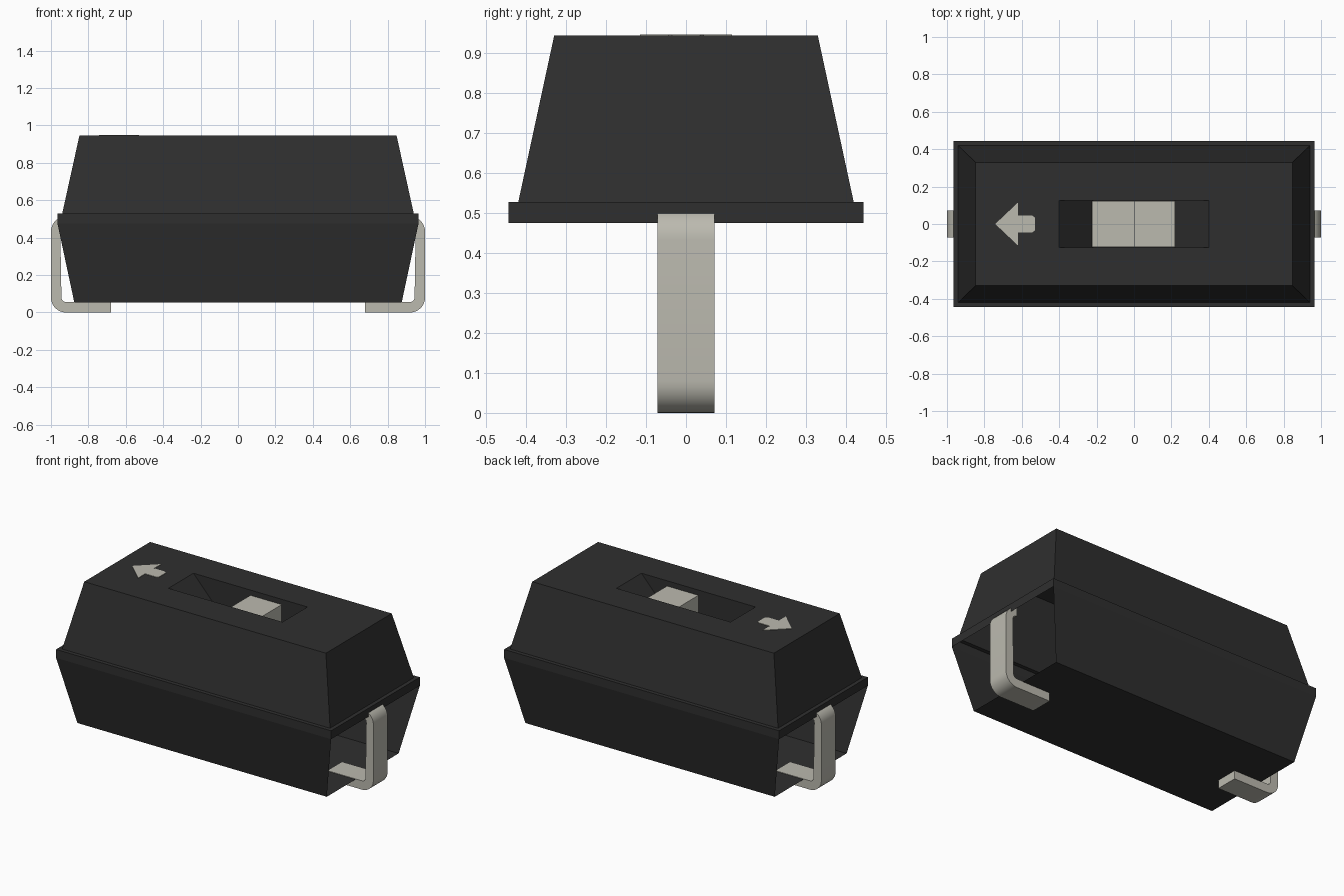
import bpy
import bmesh
import math

if "Cube" in bpy.data.objects:
    bpy.data.objects.remove(bpy.data.objects["Cube"], do_unlink=True)


def make_material(name, rgb):
    mat = bpy.data.materials.new(name)
    mat.use_nodes = True
    mat.diffuse_color = (*rgb, 1)
    bsdf = next(n for n in mat.node_tree.nodes if n.type == 'BSDF_PRINCIPLED')
    bsdf.inputs["Base Color"].default_value = (*rgb, 1)
    return mat


black = make_material("black plastic", (0.028, 0.028, 0.028))
beige = make_material("warm light grey", (0.50, 0.49, 0.43))


def finish(bm, name, mat):
    mesh = bpy.data.meshes.new(name)
    bm.to_mesh(mesh)
    bm.free()
    mesh.materials.append(mat)
    obj = bpy.data.objects.new(name, mesh)
    bpy.context.collection.objects.link(obj)
    return obj


def prism(name, points, axis, start, end, mat):
    """Extrude a 2D outline along y (outline in x, z) or z (outline in x, y)."""
    bm = bmesh.new()
    place = (lambda p, d: (p[0], d, p[1])) if axis == 'y' else (lambda p, d: (p[0], p[1], d))
    a = [bm.verts.new(place(p, start)) for p in points]
    b = [bm.verts.new(place(p, end)) for p in points]
    bm.faces.new(a)
    bm.faces.new(b)
    n = len(points)
    for i in range(n):
        bm.faces.new((a[i], a[(i + 1) % n], b[(i + 1) % n], b[i]))
    bmesh.ops.recalc_face_normals(bm, faces=bm.faces)
    return finish(bm, name, mat)


# Housing: thin shell lofted through rectangles (half x, half y, z),
# from the underside up over the rim and down into the ramped slot
rings = [(0.875, 0.36, 0.053), (0.965, 0.445, 0.475), (0.965, 0.445, 0.528),
         (0.94, 0.42, 0.528), (0.848, 0.33, 0.945),
         (0.40, 0.125, 0.945), (0.22, 0.125, 0.75)]
bm = bmesh.new()
loops = [[bm.verts.new((sx * x, sy * y, z))
          for sx, sy in ((-1, -1), (1, -1), (1, 1), (-1, 1))] for x, y, z in rings]
bm.faces.new(loops[0][::-1])
for level, (low, high) in enumerate(zip(loops, loops[1:])):
    for i in range(4):
        if level == 0 and i in (1, 3):
            continue  # both ends stay open below the rim
        j = (i + 1) % 4
        bm.faces.new((low[i], low[j], high[j], high[i]))
bm.faces.new(loops[-1])
finish(bm, "housing", black)

# Slider: tall half on +x, low half on -x
slider = [(-0.225, 0.74), (0.22, 0.74), (0.22, 0.912), (0, 0.912), (0, 0.77), (-0.225, 0.77)]
prism("slider", slider, 'y', -0.124, 0.124, beige)

# Direction arrow plate on the top
half = [(-0.62, 0.115), (-0.62, 0.045), (-0.545, 0.045), (-0.53, 0.035)]
arrow = [(-0.742, 0)] + half + [(x, -y) for x, y in reversed(half)]
prism("direction_arrow", arrow, 'z', 0.944, 0.948, beige)


def arc(cx, cz, r, a0, a1, steps=8):
    return [(cx + r * math.cos(math.radians(a0 + (a1 - a0) * i / steps)),
             cz + r * math.sin(math.radians(a0 + (a1 - a0) * i / steps)))
            for i in range(steps + 1)]


# Bent metal leads, one at each end
outer = arc(0.92, 0.433, 0.08, 90, 0) + arc(0.92, 0.08, 0.08, 0, -90) + [(0.68, 0)]
inner = [(0.68, 0.056)] + arc(0.92, 0.08, 0.024, -90, 0) + arc(0.92, 0.433, 0.03, 0, 90)
for side, sign in (("left", 1), ("right", -1)):
    outline = [(sign * x, z) for x, z in outer + inner]
    lead = prism(side + "_lead", outline, 'y', -0.071, 0.071, beige)
    bpy.ops.object.select_all(action='DESELECT')
    lead.select_set(True)
    bpy.context.view_layer.objects.active = lead
    bpy.ops.object.shade_smooth_by_angle(angle=math.radians(35))
